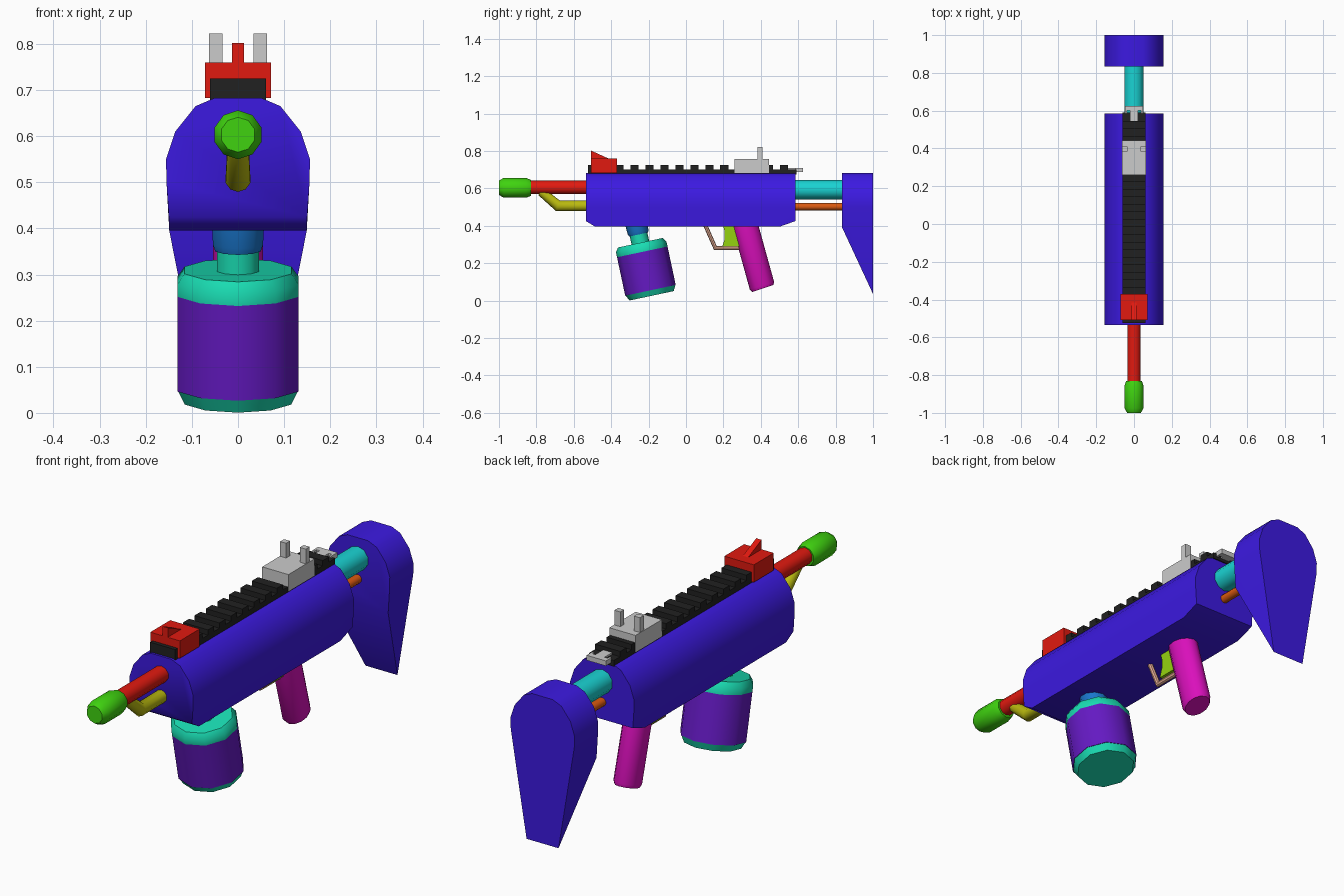
import bpy, bmesh, math
from mathutils import Vector

if "Cube" in bpy.data.objects:
    bpy.data.objects.remove(bpy.data.objects["Cube"])

INDIGO = (0.045, 0.01, 0.75); RED = (0.75, 0.01, 0.005); GREEN = (0.05, 0.65, 0.005)
YELLOW = (0.5, 0.5, 0.005); BLACK = (0.015, 0.015, 0.015); CYAN = (0.01, 0.65, 0.65)
ORANGE = (0.7, 0.1, 0.005); MAGENTA = (0.7, 0.005, 0.5); LIME = (0.3, 0.65, 0.005)
TAN = (0.8, 0.42, 0.3); BLUE = (0.01, 0.18, 0.6); TEAL = (0.01, 0.72, 0.45); PURPLE = (0.13, 0.01, 0.55)


def finish(name, bm, color=None, angle=40):
    bmesh.ops.recalc_face_normals(bm, faces=bm.faces)
    me = bpy.data.meshes.new(name)
    bm.to_mesh(me)
    bm.free()
    for p in me.polygons:
        p.use_smooth = True
    me.set_sharp_from_angle(angle=math.radians(angle))
    if color:
        mat = bpy.data.materials.new(name + "_colour")
        mat.diffuse_color = (*color, 1)
        mat.use_nodes = True
        mat.node_tree.nodes["Principled BSDF"].inputs["Base Color"].default_value = mat.diffuse_color
        me.materials.append(mat)
    ob = bpy.data.objects.new(name, me)
    bpy.context.collection.objects.link(ob)
    return ob


def loft(name, rings, color=None, angle=40):
    """Skin closed rings of equal length and cap both ends."""
    bm = bmesh.new()
    rows = [[bm.verts.new(p) for p in ring] for ring in rings]
    for a, b in zip(rows, rows[1:]):
        for i in range(len(a)):
            j = (i + 1) % len(a)
            bm.faces.new((a[i], a[j], b[j], b[i]))
    bm.faces.new(rows[0])
    bm.faces.new(rows[-1])
    return finish(name, bm, color, angle)


def sweep(name, path, color, n=10, xs=1.0):
    """Round section along (y, z, radius) points in the centre plane, mitred at bends."""
    pts = [Vector(p[:2]) for p in path]
    rings = []
    for i, (y, z, r) in enumerate(path):
        dirs = []
        if i > 0:
            dirs.append((pts[i] - pts[i - 1]).normalized())
        if i < len(pts) - 1:
            dirs.append((pts[i + 1] - pts[i]).normalized())
        dirs = [d for d in dirs if d.length > 0.5]
        t = sum(dirs, Vector((0, 0))) / len(dirs)
        v = Vector((-t.y, t.x)) / t.length_squared
        angs = [math.pi / 2 + 2 * math.pi * k / n for k in range(n)]
        rings.append([(math.cos(a) * r * xs, y + v.x * r * math.sin(a),
                       z + v.y * r * math.sin(a)) for a in angs])
    return loft(name, rings, color)


def boxes(name, items, color=None):
    """One object from (x0, x1, y0, y1, z0, z1) boxes."""
    bm = bmesh.new()
    for x0, x1, y0, y1, z0, z1 in items:
        for v in bmesh.ops.create_cube(bm, size=1)["verts"]:
            v.co = (x0 + (v.co.x + .5) * (x1 - x0), y0 + (v.co.y + .5) * (y1 - y0),
                    z0 + (v.co.z + .5) * (z1 - z0))
    return finish(name, bm, color)


def plate(name, outline, half, color):
    """Extrude a (y, z) outline across x."""
    return loft(name, [[(x, y, z) for y, z in outline] for x in (-half, half)], color, 30)


def section(y, bottom_w, bottom_z):
    half = [(.05, .683), (.092, .665), (.136, .61), (.156, .55), (.155, .5), (bottom_w, bottom_z)]
    full = half + [(-x, z) for x, z in reversed(half)]
    return [(x, y, z) for x, z in full]


# receiver and stock share a rounded cross-section
loft("receiver", [section(-.535, .15, .425), section(-.485, .149, .395),
                  section(.5, .149, .395), section(.585, .15, .425)], INDIGO, 60)
loft("stock", [section(.835, .148, .39), section(1.0, .078, .035)], INDIGO, 60)

# barrel, muzzle and under-barrel tube
sweep("barrel", [(-.85, .605, .036), (-.5, .605, .036)], RED)
sweep("muzzle", [(-1.0, .603, .038), (-.975, .603, .053), (-.855, .603, .053), (-.83, .603, .043)], GREEN)
sweep("gas_tube", [(-.5, .507, .028), (-.685, .507, .028), (-.775, .583, .024)], YELLOW)

# tubes joining stock to receiver
sweep("buffer_tube", [(.55, .593, .052), (.86, .593, .052)], CYAN)
sweep("lower_rod", [(.55, .502, .019), (.86, .502, .019)], ORANGE)

# toothed top rail
rail = [(-.061, .061, -.525, .59, .675, .702)]
for k in range(14):
    y = -.525 if k == 0 else -.537 + .08 * k
    rail.append((-.061, .061, y, -.537 + .08 * k + .043, .69, .725))
boxes("top_rail", rail, BLACK)

# front sight
boxes("front_sight_base", [(-.072, .072, -.508, -.37, .683, .76)], RED)
plate("front_sight_blade", [(-.508, .75), (-.508, .802), (-.415, .76), (-.415, .75)], .013, RED)

# rear sight and charging handle
boxes("rear_sight", [(-.064, .064, .26, .443, .683, .757)]
      + [(s * .048 - .0145, s * .048 + .0145, .383, .41, .75, .822) for s in (-1, 1)])
boxes("charging_handle", [(-.022, .022, .54, .61, .688, .71), (-.047, .047, .6, .626, .688, .71)]
      + [(s * .042 - .005, s * .042 + .005, .585, .605, .688, .71) for s in (-1, 1)])

# grip, trigger and guard
sweep("grip", [(.309, .43, .068), (.406, .08, .068), (.411, .065, .06)], MAGENTA, 12, .8)
plate("trigger", [(.195, .41), (.207, .37), (.207, .33), (.193, .288), (.29, .288), (.29, .41)], .022, LIME)
sweep("trigger_guard", [(.1, .41, .011), (.157, .281, .011), (.3, .281, .011)], TAN, 8)


# tilted canister under the front
def along(*pairs):
    return [(-.19 - .208 * s, .055 + .978 * s, r) for s, r in pairs]


sweep("canister_base", along((-.03, .121), (0, .136)), TEAL)
sweep("canister_body", along((0, .138), (.21, .138)), PURPLE)
sweep("canister_cap", along((.21, .138), (.237, .138), (.26, .122), (.26, .048), (.32, .048)), TEAL)
sweep("canister_socket", along((.305, .052), (.32, .057), (.375, .06)), BLUE)
